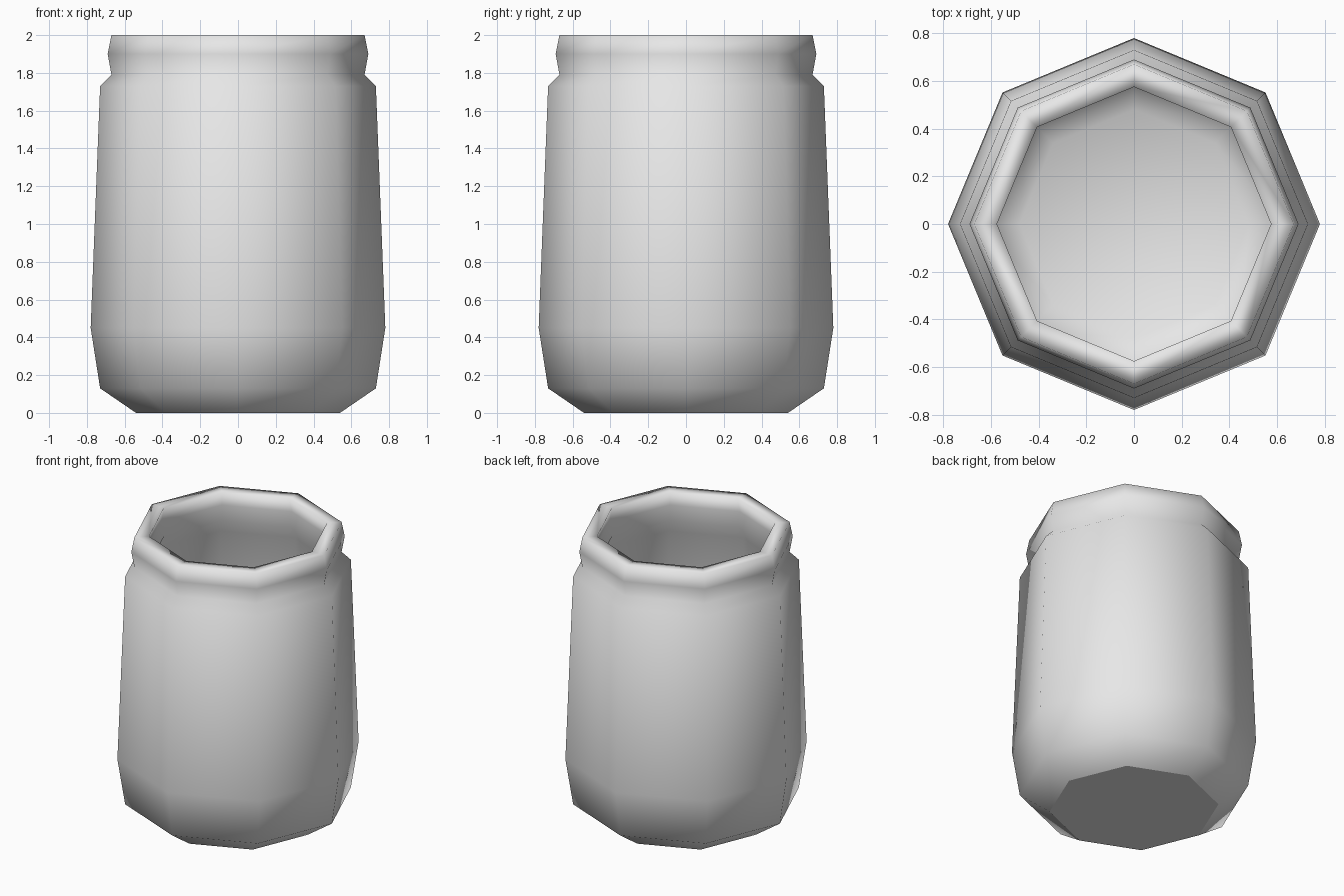
import bpy
import bmesh
from math import cos, sin, tau

cube = bpy.data.objects.get("Cube")
if cube:
    bpy.data.objects.remove(cube, do_unlink=True)

SIDES = 8

# Wall cross-section (radius, height): outside upwards, then inside downwards
outside = [(0.54, 0), (0.73, 0.13), (0.78, 0.45), (0.73, 1.73),
           (0.67, 1.79), (0.69, 1.9), (0.67, 2)]
inside = [(0.575, 2), (0.595, 1.9), (0.575, 1.8), (0.635, 1.7),
          (0.68, 0.46), (0.63, 0.2), (0.48, 0.11)]

# Plain grey material
grey = bpy.data.materials.new("plain grey")
grey.use_nodes = True
colour = (0.8, 0.8, 0.8, 1)
grey.diffuse_color = colour
grey.node_tree.nodes["Principled BSDF"].inputs["Base Color"].default_value = colour

# Eight-sided jar turned from the cross-section
bm = bmesh.new()
rings = [[bm.verts.new((r * cos(tau * i / SIDES), r * sin(tau * i / SIDES), z))
          for i in range(SIDES)] for r, z in outside + inside]
for low, high in zip(rings, rings[1:]):
    for i in range(SIDES):
        j = (i + 1) % SIDES
        bm.faces.new((low[i], low[j], high[j], high[i]))
base = bm.faces.new(rings[0][::-1])
floor = bm.faces.new(rings[-1])

# Soft shading everywhere except the flat base
for face in bm.faces:
    face.smooth = face is not base
for edge in base.edges:
    edge.smooth = False

mesh = bpy.data.meshes.new("jar")
bm.to_mesh(mesh)
bm.free()
mesh.materials.append(grey)
jar = bpy.data.objects.new("jar", mesh)
bpy.context.collection.objects.link(jar)
